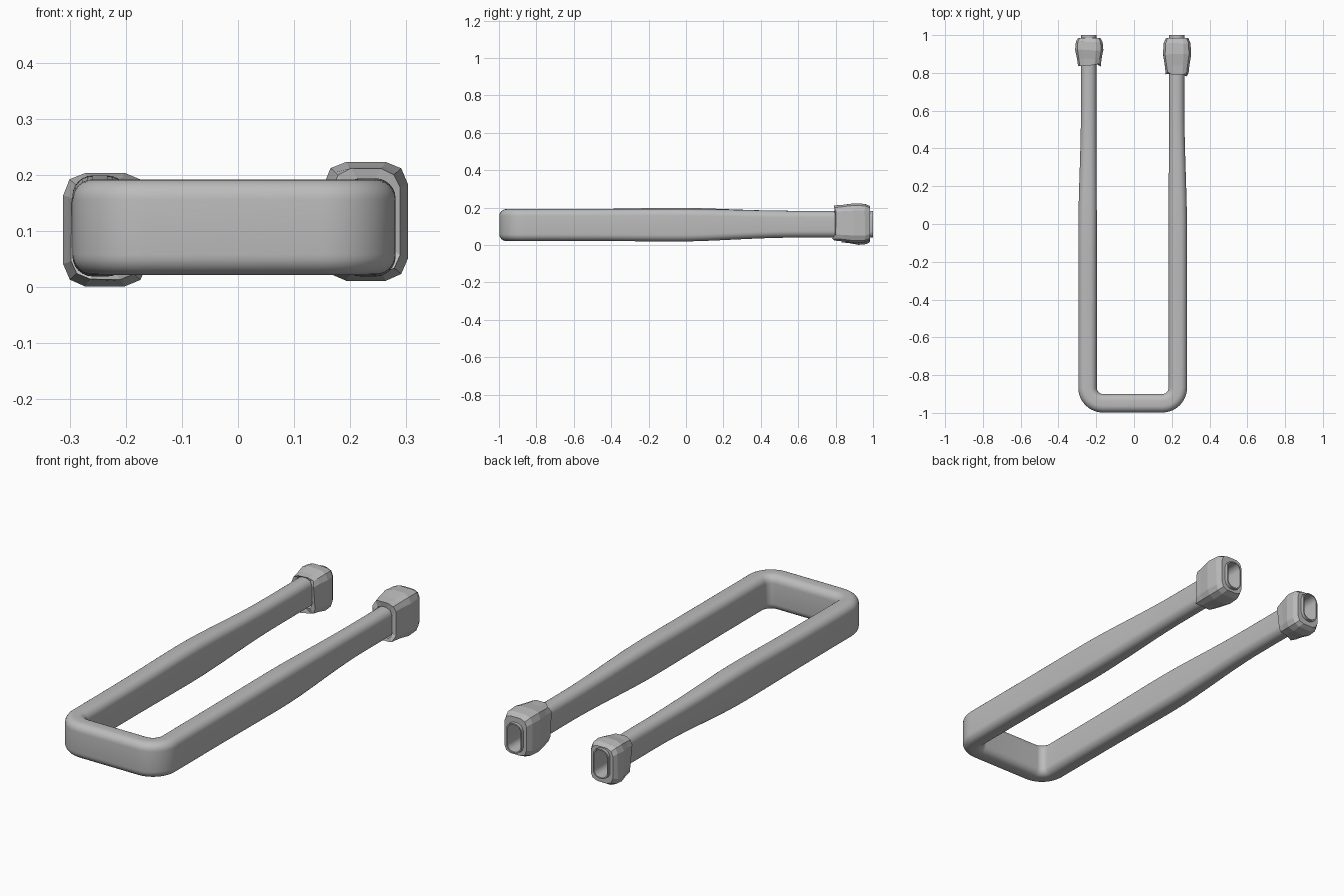
import bpy, bmesh, math, random
from mathutils import Vector

cube = bpy.data.objects.get("Cube")
if cube:
    bpy.data.objects.remove(cube, do_unlink=True)

grey = bpy.data.materials.new("plain grey")
grey.use_nodes = True
colour = (0.5, 0.5, 0.5, 1)
grey.diffuse_color = colour
grey.node_tree.nodes["Principled BSDF"].inputs["Base Color"].default_value = colour


def smoothstep(a, b, v):
    t = min(max((v - a) / (b - a), 0), 1)
    return t * t * (3 - 2 * t)


def rounded_rect(w, h, r, steps):
    """Closed rounded rectangle around the origin, counter-clockwise."""
    pts = []
    for k, (sx, sy) in enumerate(((1, 1), (-1, 1), (-1, -1), (1, -1))):
        for i in range(steps + 1):
            a = math.pi / 2 * (k + i / steps)
            pts.append((sx * (w / 2 - r) + r * math.cos(a),
                        sy * (h / 2 - r) + r * math.sin(a)))
    return pts


def loft(name, rings, cap):
    """Skin a list of equal-length point rings into one mesh object."""
    bm = bmesh.new()
    loops = [[bm.verts.new(p) for p in ring] for ring in rings]
    n = len(loops[0])
    for a, b in zip(loops, loops[1:]):
        for i in range(n):
            j = (i + 1) % n
            bm.faces.new((a[i], a[j], b[j], b[i]))
    if cap:
        bm.faces.new(loops[0])
        bm.faces.new(loops[-1])
    bmesh.ops.recalc_face_normals(bm, faces=bm.faces)
    mesh = bpy.data.meshes.new(name)
    bm.to_mesh(mesh)
    bm.free()
    mesh.materials.append(grey)
    obj = bpy.data.objects.new(name, mesh)
    bpy.context.scene.collection.objects.link(obj)
    return obj


# U-shaped handle: centre line with the outward direction at each station
LEFT, RIGHT, FRONT, BEND = 0.232, -0.246, -0.949, 0.082
stations = []
leg_ys = [1.0 - 0.075 * i for i in range(25)]
for y in leg_ys:
    stations.append((RIGHT, y, Vector((-1, 0))))
for cx, start in ((RIGHT + BEND, math.pi), (LEFT - BEND, 1.5 * math.pi)):
    for i in range(11):
        a = start + math.pi / 2 * i / 10
        d = Vector((math.cos(a), math.sin(a)))
        stations.append((cx + BEND * d.x, FRONT + BEND + BEND * d.y, d))
for y in reversed(leg_ys):
    stations.append((LEFT, y, Vector((1, 0))))


def tube_ring(x, y, out, shrink=0.0):
    taper = smoothstep(-0.05, 0.6, y)
    swell = math.exp(-((y + 0.05) / 0.3) ** 2)
    top = 0.192 - 0.009 * taper + (0.007 if x < 0 else 0.002) * swell
    low = 0.022 + 0.018 * taper - 0.003 * swell
    w = 0.098 - 0.016 * taper
    off = -0.006 * taper
    section = rounded_rect(w - 2 * shrink, top - low - 2 * shrink, 0.036 - shrink, 6)
    return [(x + out.x * (u + off), y + out.y * (u + off), (top + low) / 2 + v)
            for u, v in section]


outer = [tube_ring(*s) for s in stations]
wall = 0.006


def bore(x, out, ys):
    return [tube_ring(x, y, out, wall) for y in ys]


rings = (bore(RIGHT, Vector((-1, 0)), (0.7, 1.0)) + outer
         + bore(LEFT, Vector((1, 0)), (1.0, 0.7)))
handle = loft("handle", rings, True)
bpy.ops.object.select_all(action='DESELECT')
handle.select_set(True)
bpy.context.view_layer.objects.active = handle
bpy.ops.object.shade_smooth_by_angle(angle=math.radians(40))


# Faceted, rough-edged end fittings
def fitting(name, cx, front, top, low, seed):
    rng = random.Random(seed)
    mid_z = (top + low) / 2
    tall = top - low
    length = 0.985 - front
    # position along the fitting, width, height, corner, roughness
    plan = ((0.10, 0.086, 0.150, 0.032, 0.0),
            (0.04, 0.122, tall - 0.026, 0.034, 0.022),
            (0.28, 0.130, tall - 0.020, 0.034, 0.008),
            (0.58, 0.150, tall - 0.002, 0.040, 0.005),
            (0.86, 0.142, tall - 0.010, 0.036, 0.003),
            (1.00, 0.118, tall - 0.034, 0.032, 0.0),
            (1.00, 0.080, 0.140, 0.032, 0.0))
    rings = []
    for t, w, h, r, rough in plan:
        ring = []
        for i, (u, v) in enumerate(rounded_rect(w, h, r, 2)):
            jag = rng.uniform(-0.3, 1.0) * rough
            pull = 1 - rng.uniform(0, 1.5) * rough
            z = mid_z + v * pull
            if t in (0.10, 1.00) and w < 0.1:
                z = 0.1115 + v
            ring.append((cx + u * pull, front + t * length + jag, z))
        rings.append(ring)
    return loft(name, rings, False)


fitting("left_end_fitting", 0.228, 0.775, 0.225, 0.010, 4)
fitting("right_end_fitting", -0.237, 0.830, 0.205, 0.000, 9)
